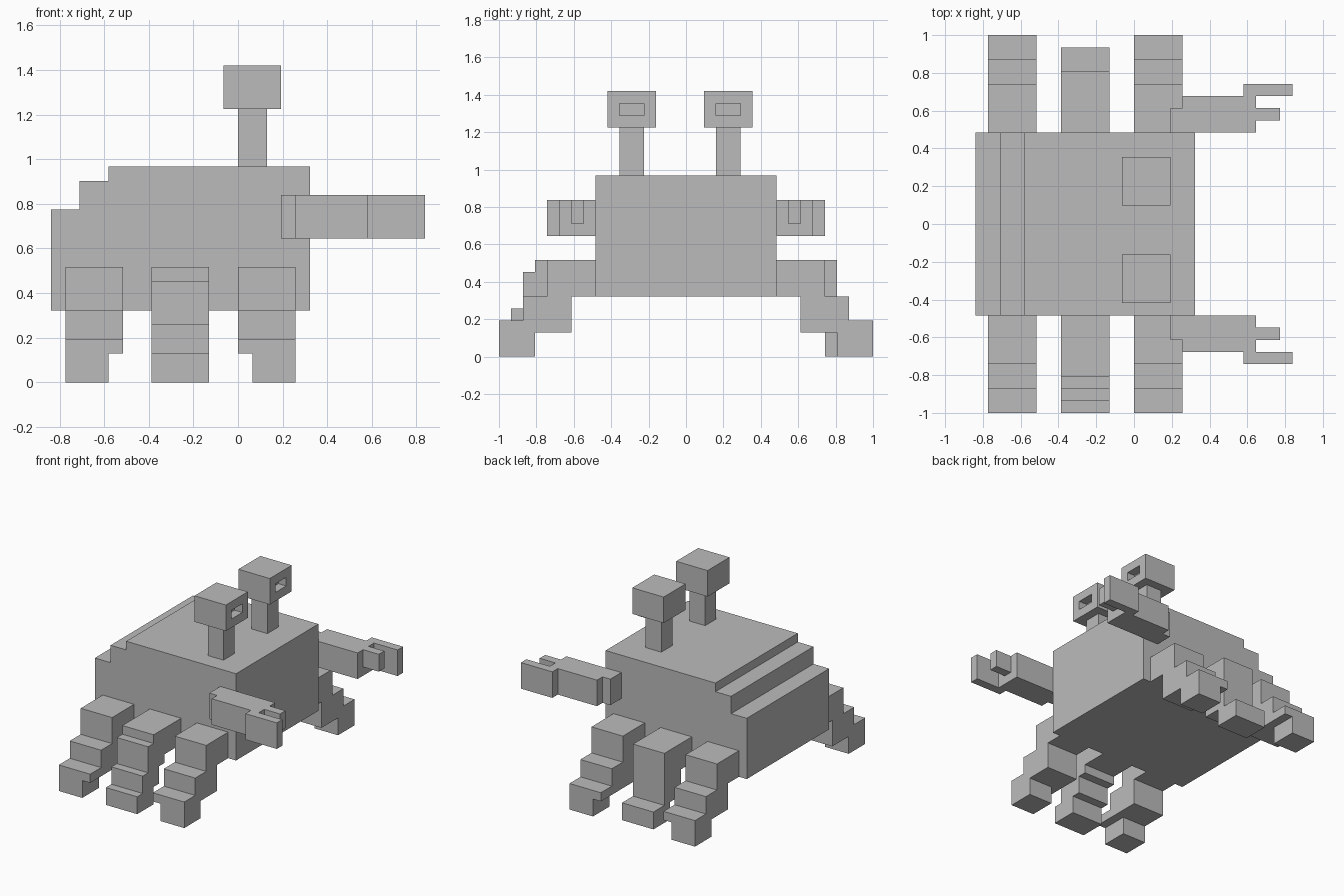
import bpy
import bmesh
from mathutils import Vector

U = 2 / 31  # one block

if "Cube" in bpy.data.objects:
    bpy.data.objects.remove(bpy.data.objects["Cube"], do_unlink=True)

grey = bpy.data.materials.new("plain grey")
grey.use_nodes = True
COLOUR = (0.5, 0.5, 0.5, 1)
grey.diffuse_color = COLOUR
grey.node_tree.nodes["Principled BSDF"].inputs["Base Color"].default_value = COLOUR


def finish(name, bm):
    """Turn a block-unit bmesh into a scaled, coloured object."""
    bmesh.ops.recalc_face_normals(bm, faces=bm.faces)
    bmesh.ops.scale(bm, vec=(U, U, U), verts=bm.verts)
    mesh = bpy.data.meshes.new(name)
    bm.to_mesh(mesh)
    bm.free()
    mesh.materials.append(grey)
    obj = bpy.data.objects.new(name, mesh)
    bpy.context.collection.objects.link(obj)
    return obj


def prism(outline, axis, lo, hi, side=1):
    """Extrude an outline along an axis; side mirrors it in y."""
    bm = bmesh.new()
    verts = []
    for a, b in outline:
        co = [a, b]
        co.insert(axis, lo)
        verts.append(bm.verts.new((co[0], co[1] * side, co[2])))
    face = bm.faces.new(verts)
    step = Vector((0, 0, 0))
    step[axis] = hi - lo
    result = bmesh.ops.extrude_face_region(bm, geom=[face], use_keep_orig=True)
    moved = [g for g in result["geom"] if isinstance(g, bmesh.types.BMVert)]
    bmesh.ops.translate(bm, vec=step, verts=moved)
    return bm


def box(x, y, z, side=1):
    corners = [(x[0], y[0]), (x[1], y[0]), (x[1], y[1]), (x[0], y[1])]
    return prism(corners, 2, z[0], z[1], side)


# Body with two steps down at the rear
body = [(-13, 5), (5, 5), (5, 15), (-9, 15), (-9, 14), (-11, 14), (-11, 12), (-13, 12)]
finish("body", prism(body, 1, -7.5, 7.5))

# Leg outlines in y and z
outer_leg = [(7.5, 8), (11.5, 8), (11.5, 5), (13.5, 5), (13.5, 3), (15.5, 3),
             (15.5, 2), (9.5, 2), (9.5, 5), (7.5, 5)]
right_middle = [(7.5, 8), (12.5, 8), (12.5, 7), (13.5, 7), (13.5, 4), (14.5, 4),
                (14.5, 2), (15.5, 2), (15.5, 0), (12.5, 0), (12.5, 2), (11.5, 2),
                (11.5, 4), (10.5, 4), (10.5, 5), (7.5, 5)]
left_middle = [(7.5, 8), (12.5, 8), (12.5, 2), (14.5, 2), (14.5, 0), (11.5, 0),
               (11.5, 2), (9.5, 2), (9.5, 5), (7.5, 5)]

# Arm outline in x and y, with the long claw finger
arm = [(3, 7.5), (10, 7.5), (10, 10.5), (13, 10.5), (13, 11.5), (9, 11.5),
       (9, 10.5), (4, 10.5), (4, 9.5), (3, 9.5)]

for label, side, middle, eye_y in (("near", -1, right_middle, -4.5),
                                   ("far", 1, left_middle, 3.5)):
    # Legs and narrow feet
    for part, x, foot in (("rear", -12, (-12, -9)), ("fore", 0, (1, 4))):
        finish(f"{label}_{part}_leg", prism(outer_leg, 0, x, x + 4, side))
        finish(f"{label}_{part}_foot", box(foot, (12.5, 15.5), (0, 2), side))
    finish(f"{label}_middle_leg", prism(middle, 0, -6, -2, side))

    # Claw arm and short finger
    finish(f"{label}_arm", prism(arm, 2, 10, 13, side))
    finish(f"{label}_short_finger", box((10, 12), (8.5, 9.5), (11, 13), side))

    # Eye stalk
    finish(f"{label}_eye_stalk", box((0, 2), (eye_y - 1, eye_y + 1), (15, 19)))

    # Eye block with a recessed slot
    bm = box((-1, 3), (eye_y - 2, eye_y + 2), (19, 22))
    bmesh.ops.recalc_face_normals(bm, faces=bm.faces)
    front = max(bm.faces, key=lambda f: f.calc_center_median().x)
    bmesh.ops.inset_region(bm, faces=[front], thickness=1, use_even_offset=True)
    slot = bmesh.ops.extrude_discrete_faces(bm, faces=[front])["faces"][0]
    bmesh.ops.translate(bm, vec=(-1, 0, 0), verts=slot.verts)
    finish(f"{label}_eye_block", bm)
